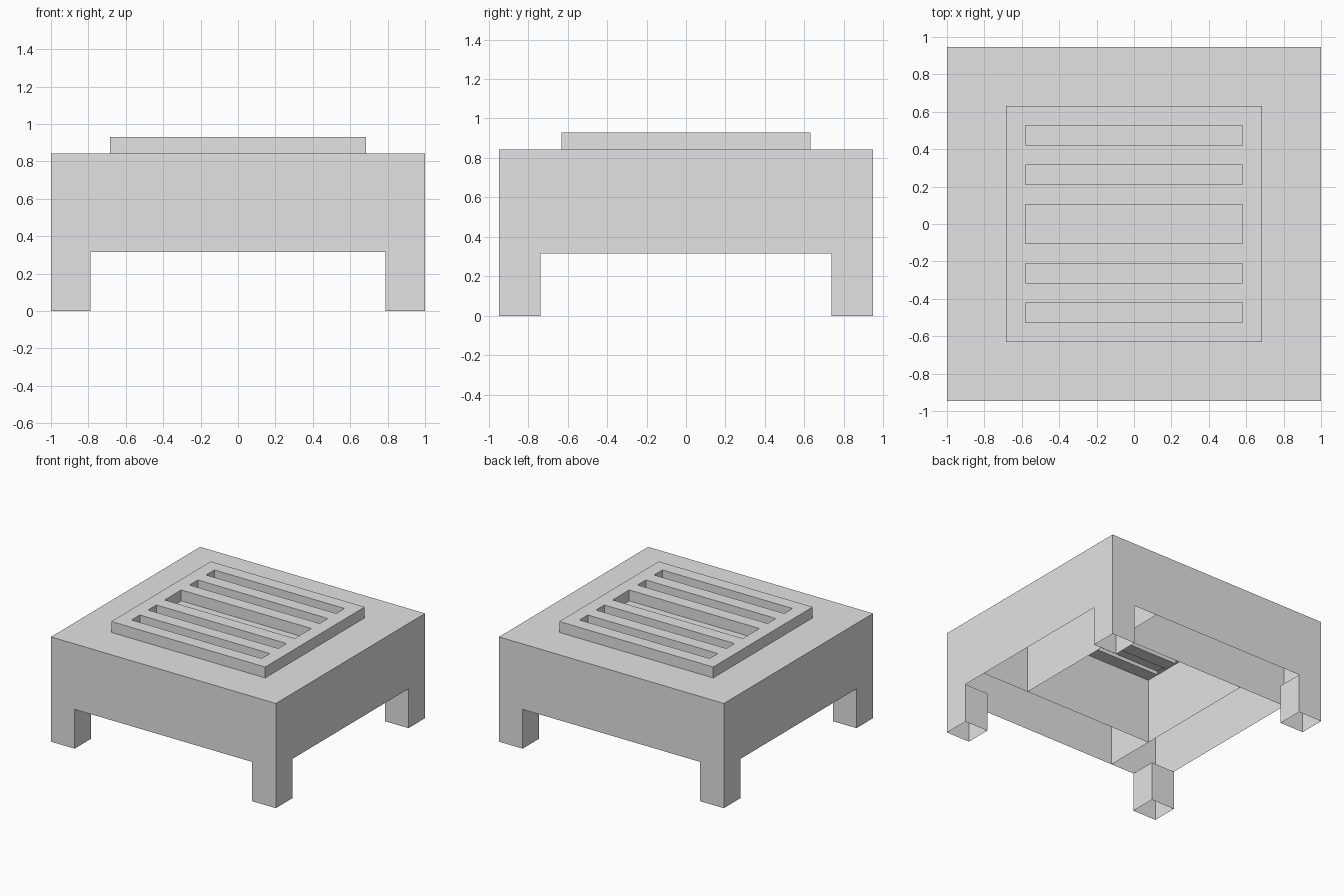
import bpy, bmesh

if "Cube" in bpy.data.objects:
    bpy.data.objects.remove(bpy.data.objects["Cube"])

U = 2 / 19                   # grid unit of the design
X, Y = 1.0, 9 * U            # outer half sizes
LEG = 2 * U                  # leg width
Z1, Z2, Z3 = 3 * U, 8 * U, 0.93
HX, HY = 5.5 * U, 5 * U      # inner opening half sizes
PX, PY = 6.5 * U, 6 * U      # raised panel half sizes
BAR_Z = Z2 + 0.03            # underside of the bars between slots

grey = bpy.data.materials.new("light grey")
grey.diffuse_color = (0.77, 0.77, 0.77, 1)
grey.use_nodes = True
grey.node_tree.nodes["Principled BSDF"].inputs["Base Color"].default_value = grey.diffuse_color


def quad(bm, *pts):
    bm.faces.new([bm.verts.new(p) for p in pts])


def wall(bm, a, b, z0, z1):
    """Upright sheet from plan point a to plan point b."""
    quad(bm, (*a, z0), (*b, z0), (*b, z1), (*a, z1))


def flat(bm, x0, x1, y0, y1, z):
    """Level sheet facing up."""
    quad(bm, (x0, y0, z), (x1, y0, z), (x1, y1, z), (x0, y1, z))


def tube(bm, x0, x1, y0, y1, z0, z1, inward=False):
    """Four upright sheets around a rectangle."""
    p = [(x0, y0), (x1, y0), (x1, y1), (x0, y1)]
    if inward:
        p.reverse()
    for i in range(4):
        wall(bm, p[i], p[(i + 1) % 4], z0, z1)


def finish(bm, name):
    bmesh.ops.remove_doubles(bm, verts=bm.verts, dist=1e-5)
    me = bpy.data.meshes.new(name)
    bm.to_mesh(me)
    bm.free()
    me.materials.append(grey)
    ob = bpy.data.objects.new(name, me)
    bpy.context.collection.objects.link(ob)


# Body: hollow, open underneath, top sheet in a frame around the opening
bm = bmesh.new()
tube(bm, -X, X, -Y, Y, Z1, Z2)
flat(bm, -X, X, -Y, -HY, Z2)
flat(bm, -X, X, HY, Y, Z2)
flat(bm, -X, -HX, -HY, HY, Z2)
flat(bm, HX, X, -HY, HY, Z2)
finish(bm, "body_shell")

# Inner ribs in a pinwheel around the central opening
bm = bmesh.new()
for s in (1, -1):
    wall(bm, (X * s, -HY * s), (-HX * s, -HY * s), Z1, Z2)
    wall(bm, (-HX * s, -Y * s), (-HX * s, HY * s), Z1, Z2)
finish(bm, "inner_ribs")

# Hollow corner legs
for sx, side in ((-1, "left"), (1, "right")):
    for sy, end in ((-1, "front"), (1, "back")):
        bm = bmesh.new()
        xs = sorted((sx * X, sx * (X - LEG)))
        ys = sorted((sy * Y, sy * (Y - LEG)))
        tube(bm, *xs, *ys, 0, Z1)
        finish(bm, f"{end}_{side}_leg")

# Raised panel with five slots, each with a floor
slots = [(a * U, b * U) for a, b in ((-5, -4), (-3, -2), (-1, 1), (2, 3), (4, 5))]
bm = bmesh.new()
tube(bm, -PX, PX, -PY, PY, Z2, Z3)
for s in (-1, 1):
    x0, x1 = sorted((s * HX, s * PX))
    flat(bm, x0, x1, -PY, PY, Z3)
edge = -PY
for i, (y0, y1) in enumerate(slots):
    flat(bm, -HX, HX, edge, y0, Z3)
    if i:
        flat(bm, -HX, HX, edge, y0, BAR_Z)
    tube(bm, -HX, HX, y0, y1, Z2, Z3, inward=True)
    flat(bm, -HX, HX, y0, y1, Z2)
    edge = y1
flat(bm, -HX, HX, edge, PY, Z3)
finish(bm, "slotted_panel")
